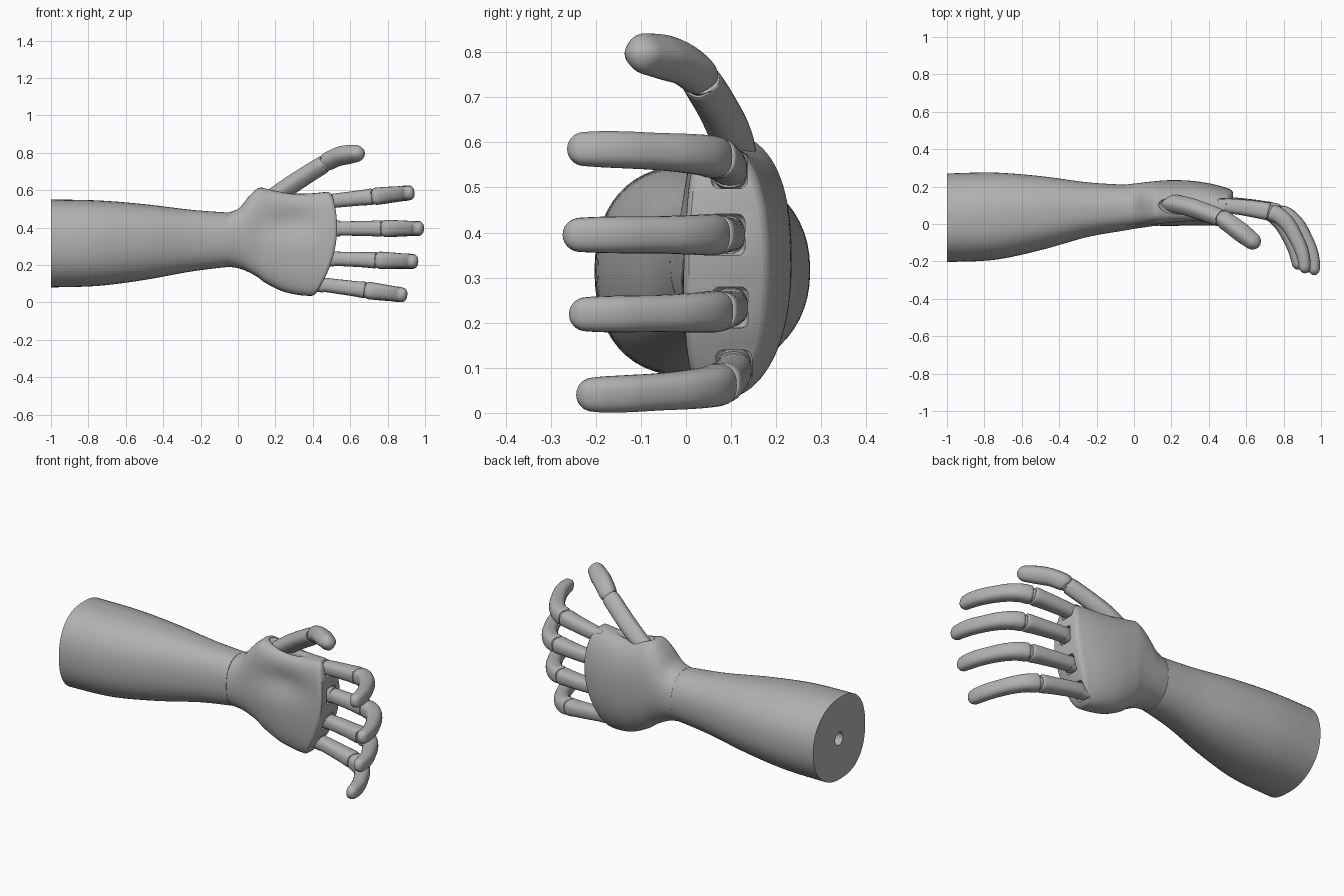
import bpy
import math
from mathutils import Vector, Matrix

cube = bpy.data.objects.get("Cube")
if cube:
    bpy.data.objects.remove(cube)

grey = bpy.data.materials.new("matte_grey")
grey.use_nodes = True
COLOUR = (0.44, 0.44, 0.44, 1)
grey.diffuse_color = COLOUR
grey.node_tree.nodes["Principled BSDF"].inputs["Base Color"].default_value = COLOUR


def spline(keys, steps):
    """Smoothly resample a list of equal-length tuples."""
    out = []
    for i in range(len(keys) - 1):
        a, b, c, d = (keys[max(0, min(len(keys) - 1, i + k))] for k in (-1, 0, 1, 2))
        for s in range(steps):
            t = s / steps
            out.append(tuple(
                q + t / 2 * (r - p + t * (2 * p - 5 * q + 4 * r - u + t * (3 * (q - r) + u - p)))
                for p, q, r, u in zip(a, b, c, d)))
    return out + [keys[-1]]


def power(v, exponent):
    return math.copysign(abs(v) ** (2 / exponent), v)


def oval(n, front=2.0, back=2.0, ends=2.0):
    """Unit outline as (across, depth) pairs; depth below zero is the front."""
    pts = []
    for i in range(n):
        a = 2 * math.pi * i / n
        c, s = math.cos(a), math.sin(a)
        pts.append((power(c, ends), power(s, back if s > 0 else front)))
    return pts


def loft(name, rings, angle=40):
    """Skin a row of closed rings and close both ends with strips."""
    n = len(rings[0])
    verts = [p for ring in rings for p in ring]
    faces = []
    for r in range(len(rings) - 1):
        for i in range(n):
            j = (i + 1) % n
            faces.append((r * n + i, r * n + j, r * n + n + j, r * n + n + i))
    for base, flip in ((0, True), ((len(rings) - 1) * n, False)):
        for i in range(n // 2):
            ids = [i, i + 1, n - i - 1, (n - i) % n]
            face = [base + k for k in dict.fromkeys(ids)]
            faces.append(face[::-1] if flip else face)
    mesh = bpy.data.meshes.new(name)
    mesh.from_pydata(verts, [], faces)
    obj = bpy.data.objects.new(name, mesh)
    bpy.context.collection.objects.link(obj)
    mesh.materials.append(grey)
    bpy.ops.object.select_all(action="DESELECT")
    bpy.context.view_layer.objects.active = obj
    obj.select_set(True)
    bpy.ops.object.mode_set(mode="EDIT")
    bpy.ops.mesh.select_all(action="SELECT")
    bpy.ops.mesh.normals_make_consistent(inside=False)
    bpy.ops.object.mode_set(mode="OBJECT")
    bpy.ops.object.shade_smooth_by_angle(angle=math.radians(angle))
    return obj


def tube(name, keys, side, place=None, steps=5, tip=False):
    """Rounded bar along keys of (x, y, z, half width, half thickness)."""
    place = place or Matrix()
    rows = spline(keys, steps)
    pts = [Vector(r[:3]) for r in rows]
    sizes = [r[3:] for r in rows]
    last = (pts[-1] - pts[-2]).normalized()
    if tip:
        # Domed fingertip
        end, (w, h) = pts[-1], sizes[-1]
        for k in range(1, 8):
            a = math.pi / 2 * k / 7.2
            pts.append(end + last * math.sin(a) * h * 1.25)
            sizes.append((w * math.cos(a), h * math.cos(a)))
    rings = []
    for i, p in enumerate(pts):
        d = (pts[min(i + 1, len(pts) - 1)] - pts[max(i - 1, 0)]).normalized()
        up = side.cross(d).normalized()
        w, h = sizes[i]
        rings.append([place @ (p + side * w * c + up * h * s)
                      for c, s in oval(24, 2.5, 2.5, 2.5)])
    return loft(name, rings)


def cut(target, cutter):
    cutter.hide_render = True
    cutter.hide_set(True)
    mod = target.modifiers.new("cut", "BOOLEAN")
    mod.operation = "DIFFERENCE"
    mod.solver = "EXACT"
    mod.object = cutter


# Forearm: x, top, bottom, front, back
arm_rows = spline([
    (-1, .55, .08, -.203, .27), (-.75, .545, .088, -.192, .275), (-.5, .525, .12, -.14, .256),
    (-.25, .495, .165, -.07, .223), (-.051, .48, .19, -.035, .21)], 8)
arm_rings = [[Vector((x, (f + b) / 2 + (b - f) / 2 * s, (t + u) / 2 + (t - u) / 2 * c))
              for c, s in oval(56, 2.7, 2.0, 2.2)] for x, t, u, f, b in arm_rows]
forearm = loft("forearm", arm_rings)

# Mounting hole in the forearm's flat end
bpy.ops.mesh.primitive_cylinder_add(vertices=32, radius=.036, depth=.3,
                                    location=(-1, .035, .315), rotation=(0, math.pi / 2, 0))
hole = bpy.context.object
hole.name = "mount_hole_cutter"
cut(forearm, hole)

# Palm: fraction of length, top, bottom, front, back
palm_rows = spline([
    (0, .48, .19, -.035, .21), (.1, .505, .182, -.025, .217), (.2, .57, .162, -.018, .224),
    (.3, .612, .135, -.012, .23), (.4, .605, .102, -.012, .234), (.6, .585, .06, -.01, .232),
    (.8, .583, .04, -.008, .216), (.95, .59, .035, -.006, .192), (.985, .585, .04, -.002, .182),
    (1, .575, .05, .006, .17)], 5)
palm_rings = []
for f, top, bottom, front, back in palm_rows:
    ring = []
    blend = min(1, f * 3)
    for c, s in oval(64, 2.6 + 2.2 * blend, 2.0 + .05 * blend, 2.1 + .2 * blend):
        z = (top + bottom) / 2 + (top - bottom) / 2 * c
        x = -.05 + f * (.58 - .9 * (z - .4) ** 2)
        y = (front + back) / 2 + (back - front) / 2 * s
        if s < 0:
            # Cupped hollow
            y += .03 * math.exp(-((x - .28) / .15) ** 2 - ((z - .43) / .08) ** 2)
        ring.append(Vector((x, y, z)))
    palm_rings.append(ring)
palm = loft("palm", palm_rings)

# Hollow around the thumb root
bpy.ops.mesh.primitive_uv_sphere_add(segments=32, ring_count=16, location=(.28, .09, .61),
                                     rotation=(0, 0, -.1))
hollow = bpy.context.object
hollow.name = "thumb_hollow_cutter"
hollow.scale = (.15, .055, .04)
cut(palm, hollow)

# Fingers: root x, root z, splay in degrees, shift in y
FINGERS = {
    "index": (.452, .537, 6, .01), "middle": (.5, .395, 0, 0),
    "ring": (.47, .235, -2, .014), "little": (.415, .1, -7.4, .03)}
AXIS = Vector((0, 0, 1))
for finger, (x, z, splay, shift) in FINGERS.items():
    place = Matrix.Translation((x, shift / 2, z)) @ Matrix.Rotation(math.radians(-splay), 4, "Y")
    # Slot in the palm edge
    bpy.ops.mesh.primitive_cube_add(size=1)
    slot = bpy.context.object
    slot.name = finger + "_slot_cutter"
    slot.matrix_world = place @ Matrix.Translation((.05, .091, 0)) @ Matrix.Diagonal((.13, .08, .092, 1))
    bevel = slot.modifiers.new("round", "BEVEL")
    bevel.width = .2
    bevel.segments = 4
    cut(palm, slot)
    # Knuckle block, long segment, middle hinge and curved end
    tube(finger + "_knuckle", [(-.03, .094, 0, .042, .037), (.045, .091, 0, .042, .037)],
         AXIS, place)
    tube(finger + "_long_segment", [
        (.025, .094, 0, .03, .03), (.037, .093, 0, .037, .038), (.12, .085, 0, .039, .042),
        (.21, .072, 0, .041, .046), (.262, .063, 0, .044, .047), (.272, .061, 0, .038, .04)],
        AXIS, place)
    tube(finger + "_middle_hinge", [(.25, .066, 0, .036, .038), (.31, .047, 0, .036, .036)],
         AXIS, place)
    tube(finger + "_curved_end", [
        (.279, .06, 0, .039, .037), (.288, .056, 0, .046, .045), (.33, .036, 0, .045, .044),
        (.377, -.012, 0, .043, .042), (.414, -.075, 0, .041, .039), (.444, -.14, 0, .041, .037),
        (.459, -.195, 0, .04, .034), (.463, -.235 + shift / 2, 0, .038, .031)],
        AXIS, place, tip=True)

# Thumb: root segment, hinge and end segment
side = Vector((.2, -.07, .125)).cross(Vector((.14, -.1, .04))).normalized()
tube("thumb_root_segment", [
    (.17, .115, .55, .045, .043), (.27, .098, .618, .048, .045), (.36, .07, .677, .047, .044),
    (.45, .036, .733, .046, .043), (.46, .032, .739, .04, .037)], side)
tube("thumb_hinge", [(.43, .042, .72, .038, .035), (.5, .013, .765, .038, .035)], side)
tube("thumb_end_segment", [
    (.468, .028, .745, .04, .037), (.48, .023, .753, .047, .044), (.53, -.012, .777, .049, .045),
    (.58, -.05, .789, .05, .046), (.628, -.088, .796, .045, .042)], side, tip=True)
